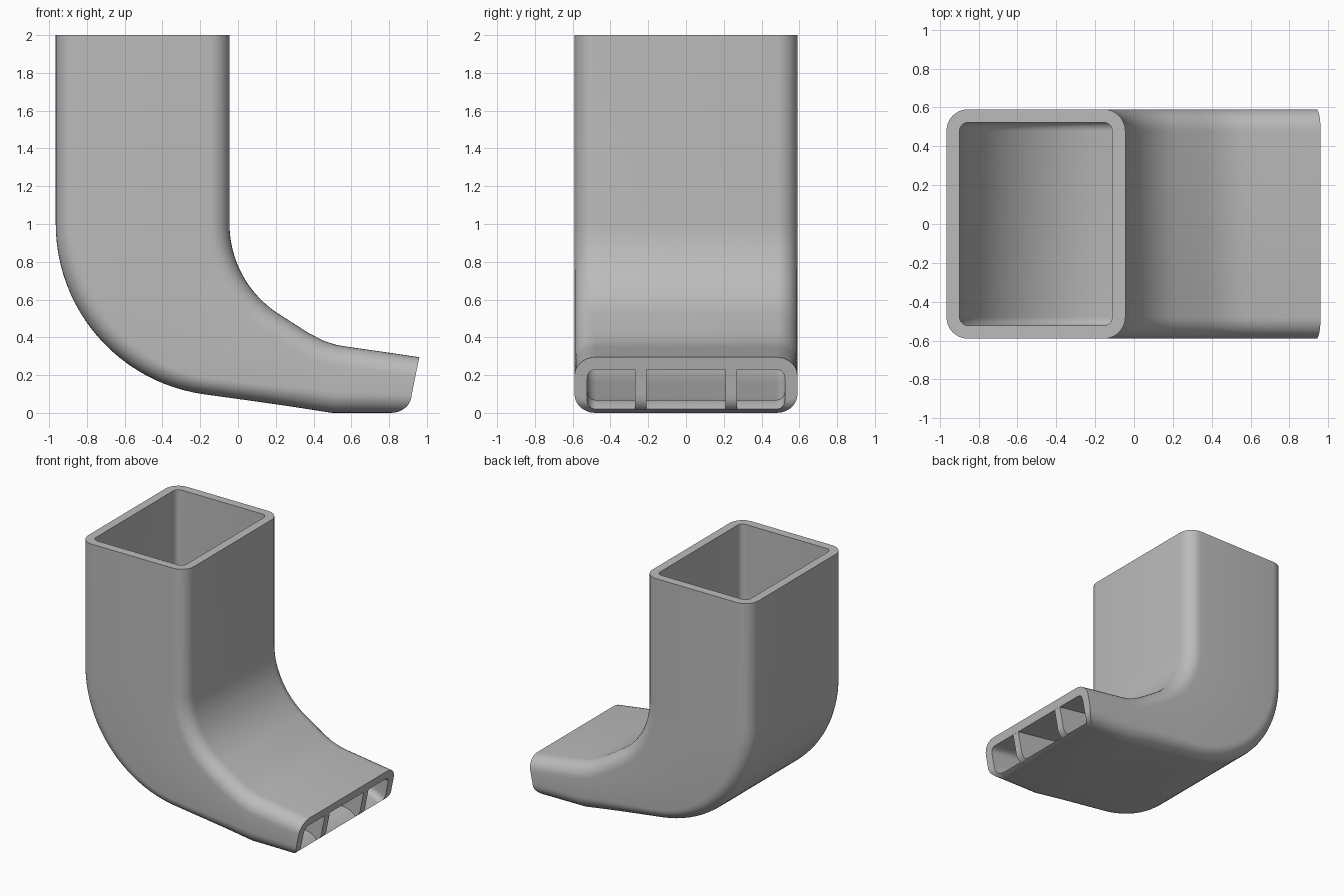
import bpy, bmesh
from math import sin, cos, pi, radians, sqrt
from mathutils import Vector

cube = bpy.data.objects.get("Cube")
if cube:
    bpy.data.objects.remove(cube)

WALL = 0.067
HALF = 0.59

grey = bpy.data.materials.new("plain grey")
grey.use_nodes = True
grey.diffuse_color = (0.5, 0.5, 0.5, 1)
grey.node_tree.nodes["Principled BSDF"].inputs["Base Color"].default_value = (0.5, 0.5, 0.5, 1)


def elbow(left, radius, sweep, steps=24):
    """Vertical run followed by an arc, in the xz plane."""
    pts = [Vector((left, 2))]
    for i in range(steps + 1):
        a = radians(sweep) * i / steps
        pts.append(Vector((left + radius * (1 - cos(a)), 1 - radius * sin(a))))
    return pts


def end_x(z):
    """Outline of the slanted outlet face with its rolled lower lip."""
    if z > 0.1:
        return 0.92 + (z - 0.1) * 0.205
    return 0.81 + 0.11 * sqrt(max(0, 1 - ((0.1 - z) / 0.1) ** 2))


def section(low, high, half, r, bent=False):
    """Rounded rectangle spanning from the low point to the high point."""
    size = (high - low).length
    ring = []
    for k, (sy, st) in enumerate([(1, 1), (-1, 1), (-1, -1), (1, -1)]):
        for i in range(9):
            a = k * pi / 2 + i * pi / 16
            y = sy * (half - r) + r * cos(a)
            t = 0.5 + (st * (size / 2 - r) + r * sin(a)) / size
            p = low.lerp(high, t)
            ring.append((end_x(p.y) if bent else p.x, y, p.y))
    return ring


def finish(name, bm):
    bmesh.ops.recalc_face_normals(bm, faces=bm.faces)
    mesh = bpy.data.meshes.new(name)
    bm.to_mesh(mesh)
    bm.free()
    mesh.materials.append(grey)
    ob = bpy.data.objects.new(name, mesh)
    bpy.context.collection.objects.link(ob)
    bpy.ops.object.select_all(action='DESELECT')
    ob.select_set(True)
    bpy.context.view_layer.objects.active = ob
    bpy.ops.object.shade_smooth_by_angle(angle=radians(30))
    return ob


# Outer shell outline: heel side and throat side
heel = elbow(-0.965, 0.91, 82) + [Vector(p) for p in
       [(0.1, 0.06), (0.3, 0.031), (0.44, 0.009), (0.5, 0), (0.65, 0), (0.81, 0)]]
throat = elbow(-0.045, 0.565, 58) + [Vector(p) for p in
         [(0.37, 0.425), (0.45, 0.383), (0.52, 0.36), (0.58, 0.35), (0.75, 0.326), (0.96, 0.295)]]

# Cavity outline, one wall thickness inside, dropping to the lip at the outlet
heel_in = elbow(-0.965 + WALL, 0.91 - WALL, 82) + [Vector(p) for p in
          [(0.1, 0.127), (0.3, 0.098), (0.44, 0.076), (0.5, 0.069), (0.78, 0.069),
           (0.83, 0.055), (0.876, 0.02)]]
throat_in = elbow(-0.045 - WALL, 0.565 + WALL, 58) + [Vector(p) for p in
            [(0.33, 0.367), (0.41, 0.324), (0.5, 0.294), (0.57, 0.283), (0.85, 0.243),
             (0.9, 0.236), (0.946, 0.229)]]


def skin(bm, lows, highs, half, r):
    last = len(lows) - 1
    rings = [[bm.verts.new(p) for p in section(a, b, half, r, i == last)]
             for i, (a, b) in enumerate(zip(lows, highs))]
    for a, b in zip(rings, rings[1:]):
        bridge(bm, a, b)
    return rings


def bridge(bm, a, b):
    n = len(a)
    for i in range(n):
        j = (i + 1) % n
        bm.faces.new((a[i], a[j], b[j], b[i]))


# Hollow duct body: outer skin, inner skin and the two rims
bm = bmesh.new()
outer = skin(bm, heel, throat, HALF, 0.11)
inner = skin(bm, heel_in, throat_in, HALF - WALL, 0.045)
bridge(bm, outer[0], inner[0])
bridge(bm, outer[-1], inner[-1])
finish("duct_body", bm)

# Two upright dividers, following the outlet face
outline = [(0.5, 0.05), (0.5, 0.31), (0.7, 0.28), (0.94, 0.24)]
outline += [(end_x(z) - 0.001, z) for z in (0.235, 0.17, 0.1, 0.07, 0.05, 0.035, 0.025, 0.015)]
outline += [(0.8, 0.03)]
for name, side in (("left_divider", 1), ("right_divider", -1)):
    bm = bmesh.new()
    face = bm.faces.new([bm.verts.new((x, side * 0.24 - 0.03, z)) for x, z in outline])
    new = bmesh.ops.extrude_face_region(bm, geom=[face])["geom"]
    bmesh.ops.translate(bm, vec=(0, 0.06, 0),
                        verts=[v for v in new if isinstance(v, bmesh.types.BMVert)])
    finish(name, bm)
